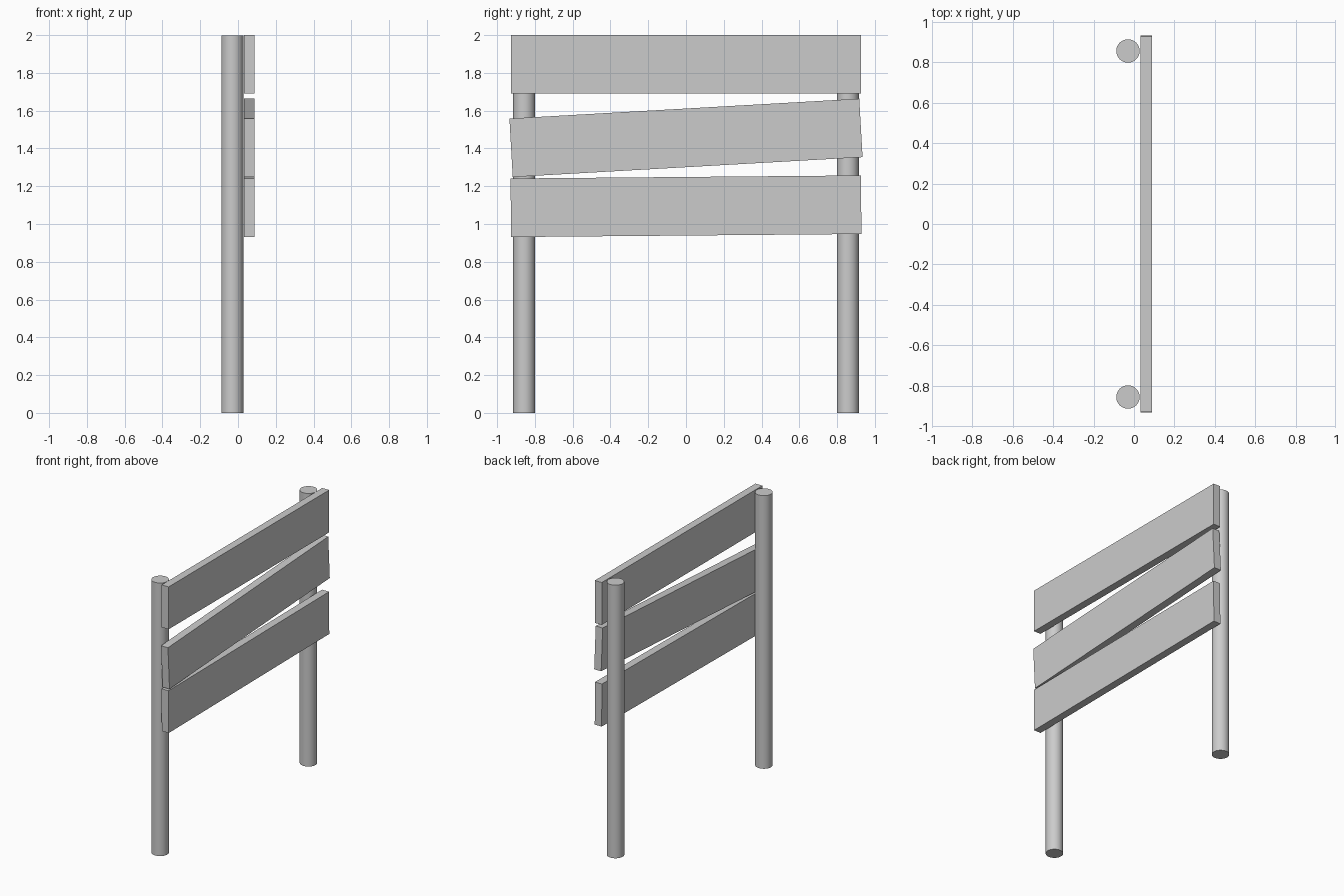
import bpy
from math import radians

if "Cube" in bpy.data.objects:
    bpy.data.objects.remove(bpy.data.objects["Cube"])


def post(name, y):
    bpy.ops.mesh.primitive_cylinder_add(vertices=32, radius=0.058, depth=1.997,
                                        location=(-0.03, y, 0.9985))
    bpy.context.object.name = name
    bpy.ops.object.shade_smooth_by_angle(angle=radians(30))


def board(name, z, tilt):
    bpy.ops.mesh.primitive_cube_add(size=1, location=(0.06, 0, z))
    ob = bpy.context.object
    ob.name = name
    ob.dimensions = (0.056, 1.855, 0.31)
    ob.rotation_euler.x = radians(tilt)
    bpy.ops.object.transform_apply(location=False, rotation=False, scale=True)


# Two round uprights
post("left_post", -0.857)
post("right_post", 0.857)

# Three planks nailed to one side of the posts, the lower two askew
for name, z, tilt in (("top_board", 1.845, 0.0),
                      ("middle_board", 1.456, 3.25),
                      ("bottom_board", 1.094, 0.5)):
    board(name, z, tilt)
